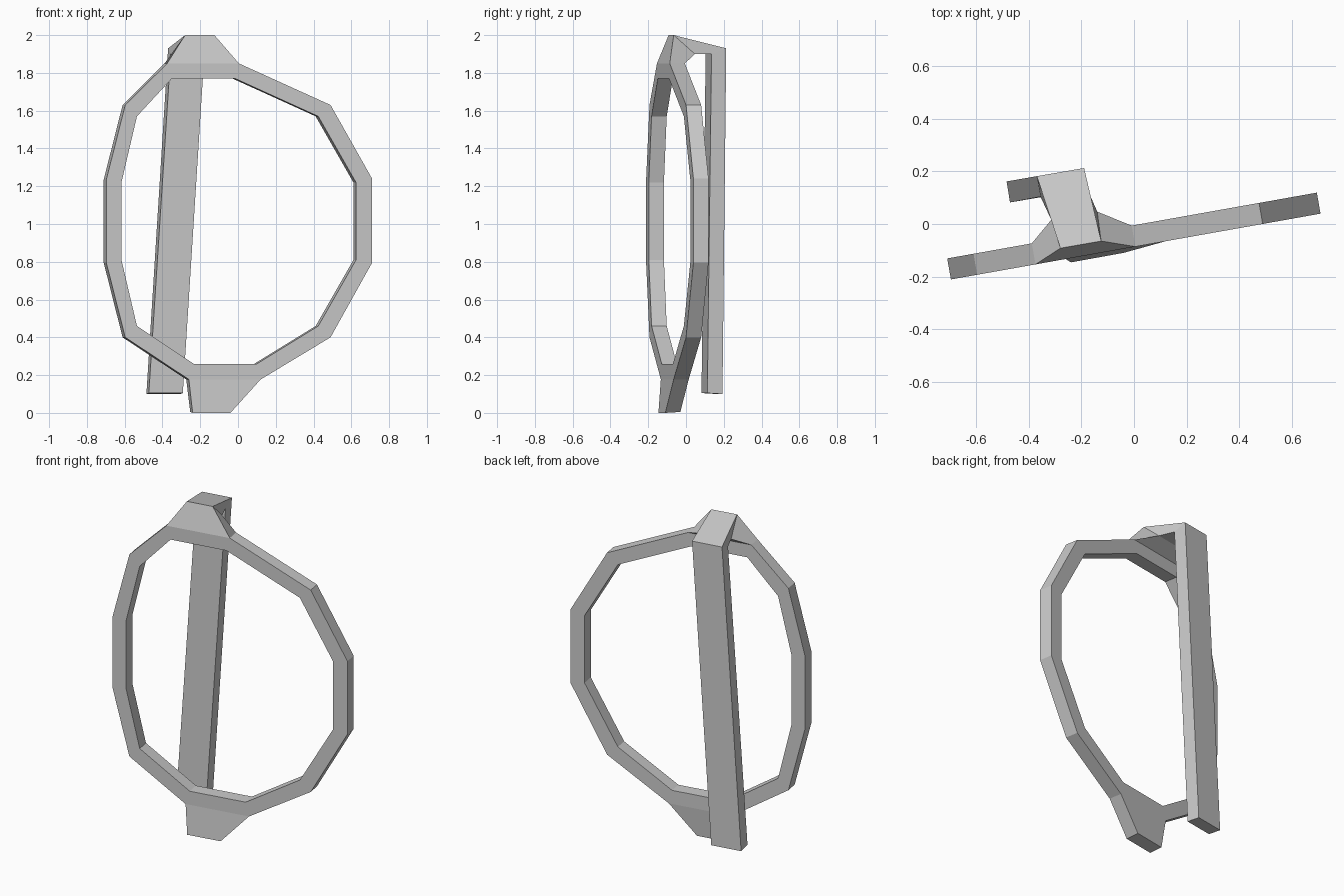
import bpy, bmesh
from mathutils import Vector

if "Cube" in bpy.data.objects:
    bpy.data.objects.remove(bpy.data.objects["Cube"])

SLOPE = 0.178                        # the ring is turned about 10 degrees around z
BACK = Vector((-0.014, 0.08, 0))     # front face to back face


def on_ring(x, z):
    """Point on the ring's front face."""
    return Vector((x, -0.087 + SLOPE * x, z))


def make(name, faces):
    """Object from a list of corner lists; shared corners are welded."""
    bm = bmesh.new()
    for f in faces:
        bm.faces.new([bm.verts.new(p) for p in f])
    bmesh.ops.remove_doubles(bm, verts=bm.verts[:], dist=1e-4)
    bmesh.ops.recalc_face_normals(bm, faces=bm.faces[:])
    me = bpy.data.meshes.new(name)
    bm.to_mesh(me)
    bm.free()
    ob = bpy.data.objects.new(name, me)
    bpy.context.collection.objects.link(ob)
    return ob


def loft(sections):
    """Quads joining four-cornered sections, closed at the far end."""
    faces = [[a[i], a[(i + 1) % 4], b[(i + 1) % 4], b[i]]
             for a, b in zip(sections, sections[1:]) for i in range(4)]
    return faces + [sections[-1]]


def root(left, right):
    """Section where a lug grows out of the ring's rim."""
    return [left, right, right + BACK, left + BACK]


# Twelve-sided ring, clockwise from the top left corner
outer = [(-0.375, 1.85), (0.005, 1.85), (0.49, 1.63), (0.71, 1.24),
         (0.71, 0.795), (0.49, 0.40), (0.12, 0.177), (-0.26, 0.177),
         (-0.597, 0.40), (-0.697, 0.795), (-0.697, 1.235), (-0.597, 1.63)]
inner = [(-0.35, 1.77), (-0.015, 1.77), (0.425, 1.57), (0.625, 1.22),
         (0.625, 0.81), (0.425, 0.46), (0.10, 0.26), (-0.235, 0.26),
         (-0.535, 0.46), (-0.617, 0.81), (-0.617, 1.22), (-0.535, 1.57)]
O = [on_ring(*p) for p in outer]
I = [on_ring(*p) for p in inner]
faces = []
for i in range(12):
    j = (i + 1) % 12
    faces.append([O[i], O[j], I[j], I[i]])
    faces.append([p + BACK for p in (O[i], O[j], I[j], I[i])])
    faces.append([I[i], I[j], I[j] + BACK, I[i] + BACK])
    if i not in (0, 6):              # the lugs continue from these two sides
        faces.append([O[i], O[j], O[j] + BACK, O[i] + BACK])
make("ring", faces)

# Top lug bending backwards into the long hanging bar
bend = [(-0.28, -0.092, 2.0), (-0.125, -0.065, 2.0),
        (-0.14, 0.047, 1.90), (-0.315, 0.016, 1.90)]
bar_top = [(-0.37, 0.182, 1.93), (-0.19, 0.213, 1.93),
           (-0.178, 0.135, 1.90), (-0.356, 0.104, 1.90)]
bar_end = [(-0.485, 0.162, 0.10), (-0.305, 0.193, 0.10),
           (-0.292, 0.113, 0.105), (-0.472, 0.082, 0.105)]
make("top_lug", loft([root(O[0], O[1]), bend])[:-1])
make("hanging_bar", loft([bend, bar_top, bar_end]))

# Bottom lug
foot = [(-0.24, -0.146, 0), (-0.04, -0.11, 0),
        (-0.053, -0.03, 0.005), (-0.253, -0.066, 0.005)]
make("bottom_lug", loft([root(O[7], O[6]), foot]))

# Open edges meet, so outward normals are set by the closed whole
obs = list(bpy.context.collection.objects)
for ob in obs:
    ob.select_set(True)
bpy.context.view_layer.objects.active = obs[0]
bpy.ops.object.join()
body = bpy.context.view_layer.objects.active
body.name = "ring_with_hanging_bar"
bm = bmesh.new()
bm.from_mesh(body.data)
bmesh.ops.remove_doubles(bm, verts=bm.verts[:], dist=1e-4)
bmesh.ops.recalc_face_normals(bm, faces=bm.faces[:])
bm.to_mesh(body.data)
bm.free()
